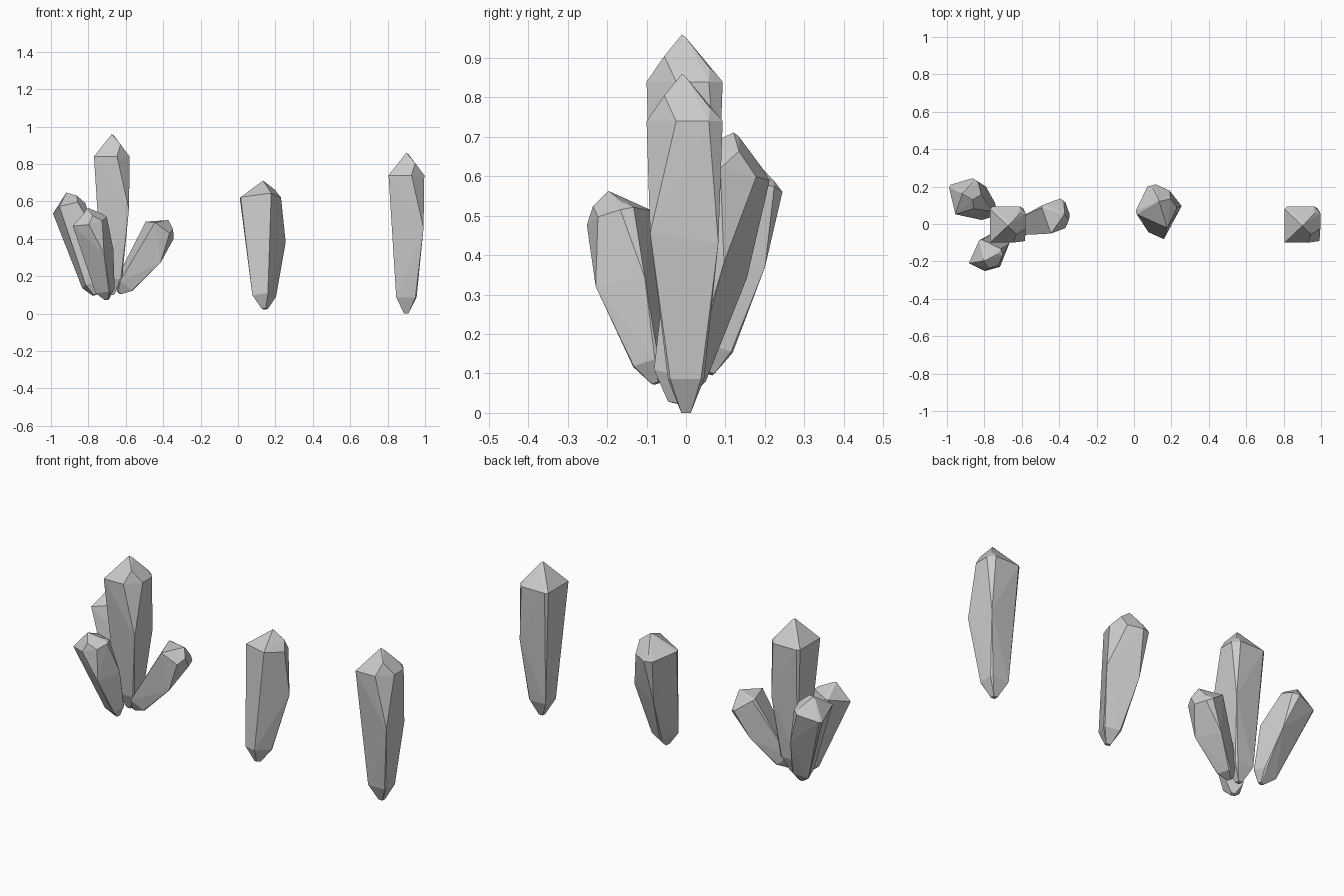
import bpy, bmesh
from math import radians
from mathutils import Matrix, Vector

if "Cube" in bpy.data.objects:
    bpy.data.objects.remove(bpy.data.objects["Cube"])

# One crystal: height 1, real-size cross-section; convex hull of a few rings
TIP = [(0, -0.01, 1.0), (0.012, 0.0, 0.99), (0.047, -0.055, 0.936), (0.066, 0.06, 0.90)]
SHOULDER = [(-0.095, -0.1, 0.86), (0.028, -0.1, 0.86), (0.096, -0.025, 0.86),
            (0.096, 0.058, 0.86), (0.066, 0.093, 0.86), (-0.08, 0.093, 0.86),
            (-0.095, 0.08, 0.86)]
BULGE = [(0.092, -0.091, 0.53), (0.083, 0.082, 0.5)]
FOOT = [(-0.054, -0.046, 0.1), (0.048, -0.046, 0.1), (0.055, -0.04, 0.1),
        (0.055, 0.038, 0.1), (0.045, 0.046, 0.1), (-0.054, 0.046, 0.1)]
BASE = [(sx * 0.012, sy * 0.012, 0) for sx in (-1, 1) for sy in (-1, 1)]


def crystal(name, base, tip, width, roll):
    base, tip = Vector(base), Vector(tip)
    axis = tip - base
    lean = Vector((0, 0, 1)).rotation_difference(axis.normalized()).to_matrix().to_4x4()
    place = (Matrix.Translation(base) @ lean @ Matrix.Rotation(radians(roll), 4, 'Z')
             @ Matrix.Diagonal((width, width, axis.length, 1)))
    bm = bmesh.new()
    for p in TIP + SHOULDER + BULGE + FOOT + BASE:
        bm.verts.new(place @ Vector(p))
    bmesh.ops.convex_hull(bm, input=bm.verts[:])
    loose = [v for v in bm.verts if not v.link_faces]
    bmesh.ops.delete(bm, geom=loose, context='VERTS')
    bmesh.ops.dissolve_limit(bm, angle_limit=radians(1), verts=bm.verts[:], edges=bm.edges[:])
    bmesh.ops.recalc_face_normals(bm, faces=bm.faces[:])
    mesh = bpy.data.meshes.new(name)
    bm.to_mesh(mesh)
    bm.free()
    bpy.context.collection.objects.link(bpy.data.objects.new(name, mesh))


# Single upright crystal and single leaning crystal
crystal("upright_crystal", (0.9, 0, 0), (0.9, 0, 0.86), 1.0, 0)
crystal("leaning_crystal", (0.143, -0.03, 0.025), (0.125, 0.125, 0.71), 1.0, 65)

# Cluster of four
crystal("cluster_main_crystal", (-0.675, 0, 0.1), (-0.675, 0, 0.96), 1.0, 0)
crystal("cluster_front_crystal", (-0.70, -0.075, 0.075), (-0.80, -0.19, 0.565), 0.78, -25)
crystal("cluster_right_crystal", (-0.635, -0.02, 0.11), (-0.375, 0.06, 0.50), 0.82, 20)
crystal("cluster_back_crystal", (-0.765, 0.06, 0.1), (-0.92, 0.17, 0.645), 0.85, 15)
